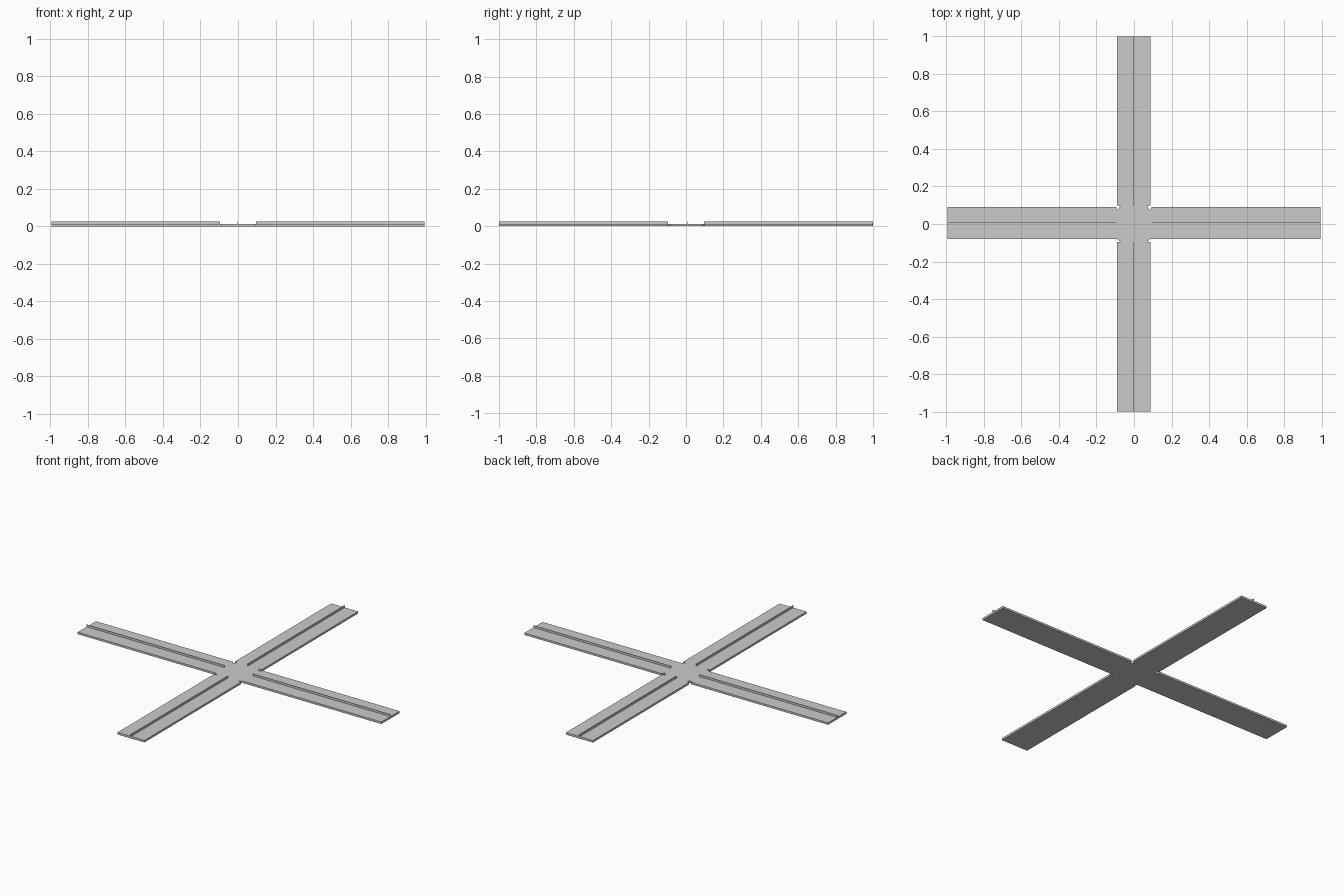
import bpy, bmesh

if "Cube" in bpy.data.objects:
    bpy.data.objects.remove(bpy.data.objects["Cube"])

T = 0.012      # slab thickness
H = 0.025      # top of the centre rails
IN = 0.095     # where the arms begin


def prism(name, pts, z0, z1):
    """Extrude a flat outline between two heights."""
    bm = bmesh.new()
    face = bm.faces.new([bm.verts.new((x, y, z0)) for x, y in pts])
    res = bmesh.ops.extrude_face_region(bm, geom=[face])
    verts = [v for v in res["geom"] if isinstance(v, bmesh.types.BMVert)]
    bmesh.ops.translate(bm, verts=verts, vec=(0, 0, z1 - z0))
    bmesh.ops.recalc_face_normals(bm, faces=bm.faces)
    me = bpy.data.meshes.new(name)
    bm.to_mesh(me)
    bm.free()
    ob = bpy.data.objects.new(name, me)
    bpy.context.collection.objects.link(ob)
    return ob


def rect(x0, x1, y0, y1):
    return [(x0, y0), (x1, y0), (x1, y1), (x0, y1)]


# Cross-shaped slab with a small notch at each inner corner
XL, XR, YB, YT = -0.09, 0.087, -0.079, 0.091
EX, EY = 0.995, 1.0
n = 0.018
slab = [
    (XR, -EY), (XR, -IN), (XR - n, -IN), (XR, YB - 0.002 + 0.0), (IN, YB),
    (EX, YB), (EX, YT),
    (IN, YT), (XR, YT - n), (XR - n, IN), (XR, IN + 0.004),
    (XR, EY), (XL, EY),
    (XL, IN + 0.004), (XL + n, IN), (XL, YT - n), (XL - 0.005, YT),
    (-EX, YT), (-EX, YB),
    (XL - 0.005, YB), (XL, YB - 0.002), (XL + n, -IN), (XL, -IN),
    (XL, -EY),
]
prism("cross_slab", slab, 0, T)

# Thin divider rail along the middle of each arm
w = 0.0015
cx, cy = (XL + XR) / 2, (YB + YT) / 2
for side, s in (("right", 1), ("left", -1)):
    a, b = sorted((s * IN, s * EX))
    prism("divider_rail_" + side, rect(a, b, cy - w, cy + w), T, H)
for side, s in (("back", 1), ("front", -1)):
    a, b = sorted((s * IN, s * EY))
    prism("divider_rail_" + side, rect(cx - w, cx + w, a, b), T, H)
